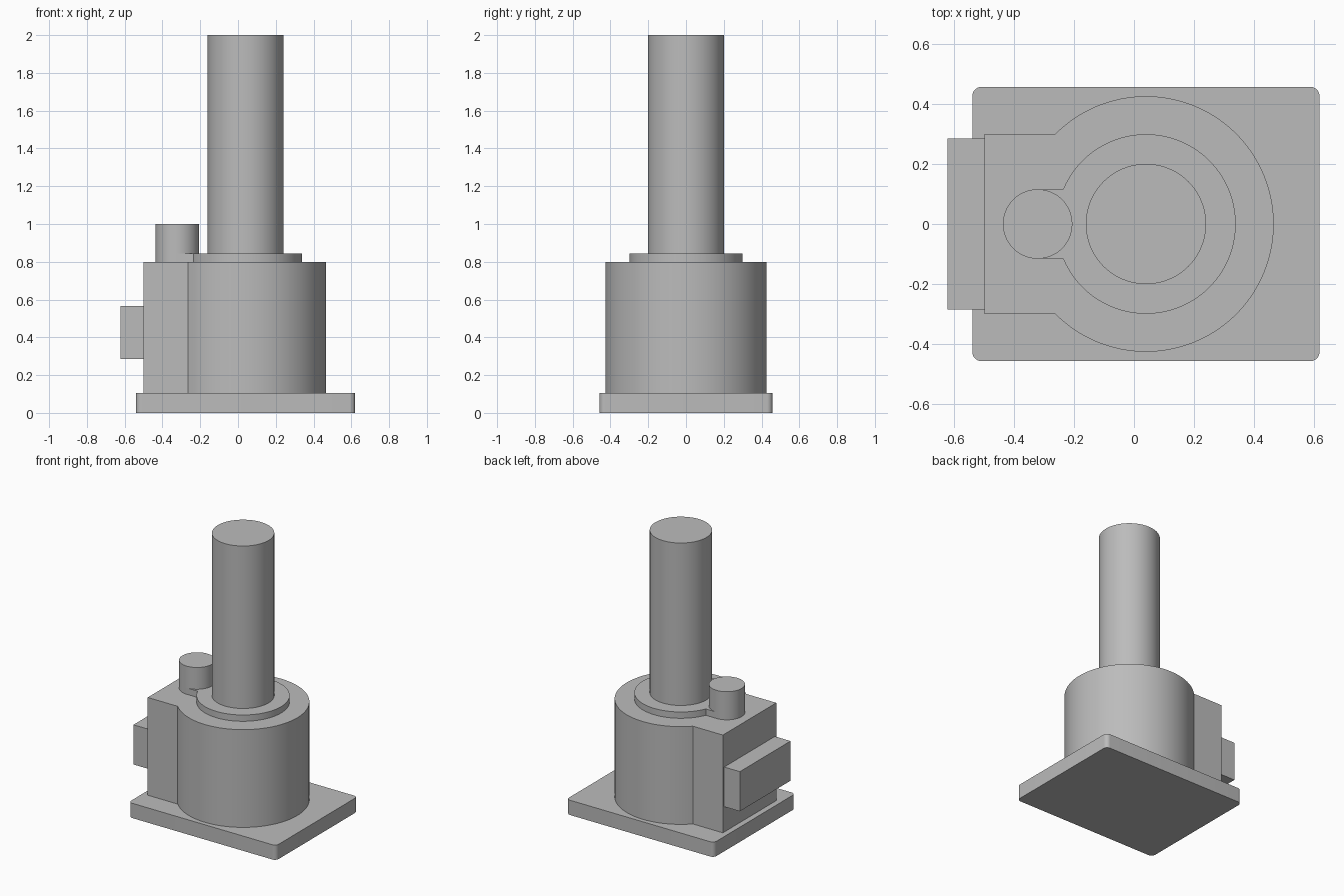
import bpy
import bmesh
from math import pi, sin, cos, asin, radians

cube = bpy.data.objects.get("Cube")
if cube:
    bpy.data.objects.remove(cube, do_unlink=True)

grey = bpy.data.materials.new("plain grey")
grey.use_nodes = True
COLOUR = (0.5, 0.5, 0.5, 1)
grey.diffuse_color = COLOUR
grey.node_tree.nodes["Principled BSDF"].inputs["Base Color"].default_value = COLOUR


def arc(cx, cy, r, start, end, steps):
    """Points along an arc, both ends included."""
    angles = [start + (end - start) * i / steps for i in range(steps + 1)]
    return [(cx + r * cos(a), cy + r * sin(a)) for a in angles]


def circle(cx, cy, r, steps=96):
    return arc(cx, cy, r, 0, 2 * pi, steps)[:-1]


def rectangle(x0, x1, y0, y1):
    return [(x0, y0), (x1, y0), (x1, y1), (x0, y1)]


def rounded_rectangle(x0, x1, y0, y1, r):
    corners = [(x1 - r, y1 - r), (x0 + r, y1 - r), (x0 + r, y0 + r), (x1 - r, y0 + r)]
    points = []
    for i, (x, y) in enumerate(corners):
        points += arc(x, y, r, i * pi / 2, (i + 1) * pi / 2, 8)
    return points


def extrude(name, outline, z0, z1):
    """Solid prism from a counter-clockwise outline."""
    bm = bmesh.new()
    face = bm.faces.new([bm.verts.new((x, y, z0)) for x, y in outline])
    result = bmesh.ops.extrude_face_region(bm, geom=[face], use_keep_orig=True)
    top = [v for v in result["geom"] if isinstance(v, bmesh.types.BMVert)]
    bmesh.ops.translate(bm, verts=top, vec=(0, 0, z1 - z0))
    bmesh.ops.recalc_face_normals(bm, faces=bm.faces)
    mesh = bpy.data.meshes.new(name)
    bm.to_mesh(mesh)
    bm.free()
    mesh.materials.append(grey)
    obj = bpy.data.objects.new(name, mesh)
    bpy.context.collection.objects.link(obj)
    bpy.ops.object.select_all(action='DESELECT')
    obj.select_set(True)
    bpy.context.view_layer.objects.active = obj
    bpy.ops.object.shade_smooth_by_angle(angle=radians(30))
    return obj


AXIS = 0.04                      # x of the main cylinders
BODY_R, BODY_HALF = 0.427, 0.3
COLLAR_R = 0.3
POST_X, POST_R = -0.322, 0.116
BASE_TOP, BODY_TOP, COLLAR_TOP = 0.105, 0.8, 0.845

# Base plate with rounded corners
extrude("base_plate", rounded_rectangle(-0.54, 0.62, -0.458, 0.458, 0.03), 0, BASE_TOP)

# Round housing with a square back
a = pi - asin(BODY_HALF / BODY_R)
body = arc(AXIS, 0, BODY_R, -a, a, 96) + [(-0.5, BODY_HALF), (-0.5, -BODY_HALF)]
extrude("housing", body, BASE_TOP, BODY_TOP)

# Side box
extrude("side_box", rectangle(-0.623, -0.5, -0.285, 0.285), 0.285, 0.567)

# Keyhole-shaped collar joining shaft and post
a = pi - asin(POST_R / COLLAR_R)
collar = arc(AXIS, 0, COLLAR_R, -a, a, 96) + arc(POST_X, 0, POST_R, pi / 2, 3 * pi / 2, 32)
extrude("collar", collar, BODY_TOP, COLLAR_TOP)

# Small post and tall shaft
extrude("small_post", circle(POST_X, 0, POST_R, 64), COLLAR_TOP, 1.0)
extrude("shaft", circle(AXIS, 0, 0.201), COLLAR_TOP, 2.0)
